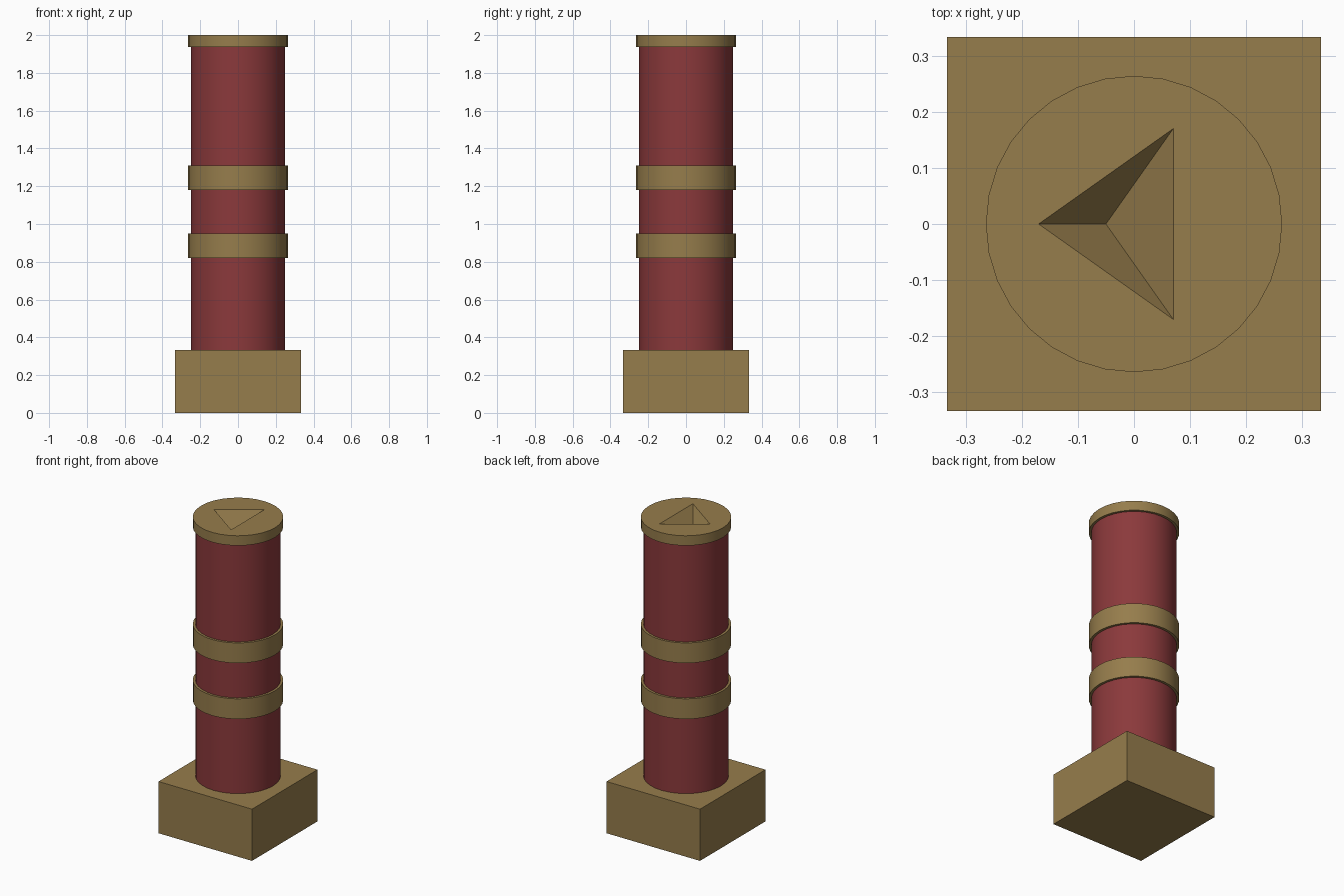
import bpy, bmesh, math

if "Cube" in bpy.data.objects:
    bpy.data.objects.remove(bpy.data.objects["Cube"])

SIDES = 32


def material(name, rgb):
    m = bpy.data.materials.new(name)
    m.diffuse_color = (*rgb, 1)
    m.use_nodes = True
    m.node_tree.nodes["Principled BSDF"].inputs["Base Color"].default_value = m.diffuse_color
    return m


gold = material("old gold", (0.305, 0.205, 0.072))
red = material("dark red", (0.258, 0.041, 0.044))


def finish(bm, name, mat, smooth=True):
    bmesh.ops.recalc_face_normals(bm, faces=bm.faces[:])
    mesh = bpy.data.meshes.new(name)
    bm.to_mesh(mesh)
    bm.free()
    mesh.materials.append(mat)
    ob = bpy.data.objects.new(name, mesh)
    bpy.context.collection.objects.link(ob)
    if smooth:
        bpy.ops.object.select_all(action='DESELECT')
        ob.select_set(True)
        bpy.context.view_layer.objects.active = ob
        bpy.ops.object.shade_smooth_by_angle(angle=math.radians(30))
    return ob


def lathe(bm, profile, closed=False):
    """Turn a (radius, height) profile around z and return its rings."""
    rings = []
    for r, z in profile:
        rings.append([bm.verts.new((r * math.cos(a), r * math.sin(a), z))
                      for a in (2 * math.pi * i / SIDES for i in range(SIDES))])
    pairs = list(zip(rings, rings[1:]))
    if closed:
        pairs.append((rings[-1], rings[0]))
    for lo, hi in pairs:
        for i in range(SIDES):
            j = (i + 1) % SIDES
            bm.faces.new((lo[i], lo[j], hi[j], hi[i]))
    return rings


# Square base block
bm = bmesh.new()
bmesh.ops.create_cube(bm, size=1)
for v in bm.verts:
    v.co = (v.co.x * 0.666, v.co.y * 0.666, (v.co.z + 0.5) * 0.333)
finish(bm, "base", gold, smooth=False)

# Round shaft, open at both hidden ends
bm = bmesh.new()
lathe(bm, [(0.249, 0.333), (0.249, 1.937)])
finish(bm, "shaft", red)

# Two raised bands
for name, z0, z1 in (("lower_band", 0.82, 0.95), ("upper_band", 1.18, 1.31)):
    bm = bmesh.new()
    lathe(bm, [(0.249, z0), (0.264, z0), (0.264, z1), (0.249, z1)], closed=True)
    finish(bm, name, gold)

# Cap with a three-sided pit sunk into its top
bm = bmesh.new()
rim = lathe(bm, [(0.249, 1.937), (0.264, 1.937), (0.264, 2.0)])[-1]
corners = [bm.verts.new((x, y, 2.0))
           for x, y in ((-0.17, 0), (0.07, -0.17), (0.07, 0.17))]
bottom = bm.verts.new((-0.05, 0, 1.875))
for i in range(3):
    bm.faces.new((corners[i], corners[(i + 1) % 3], bottom))
edges = [bm.edges.get((ring[i], ring[(i + 1) % len(ring)]))
         for ring in (rim, corners) for i in range(len(ring))]
bmesh.ops.triangle_fill(bm, edges=edges, use_beauty=True, normal=(0, 0, 1))
finish(bm, "cap", gold)
